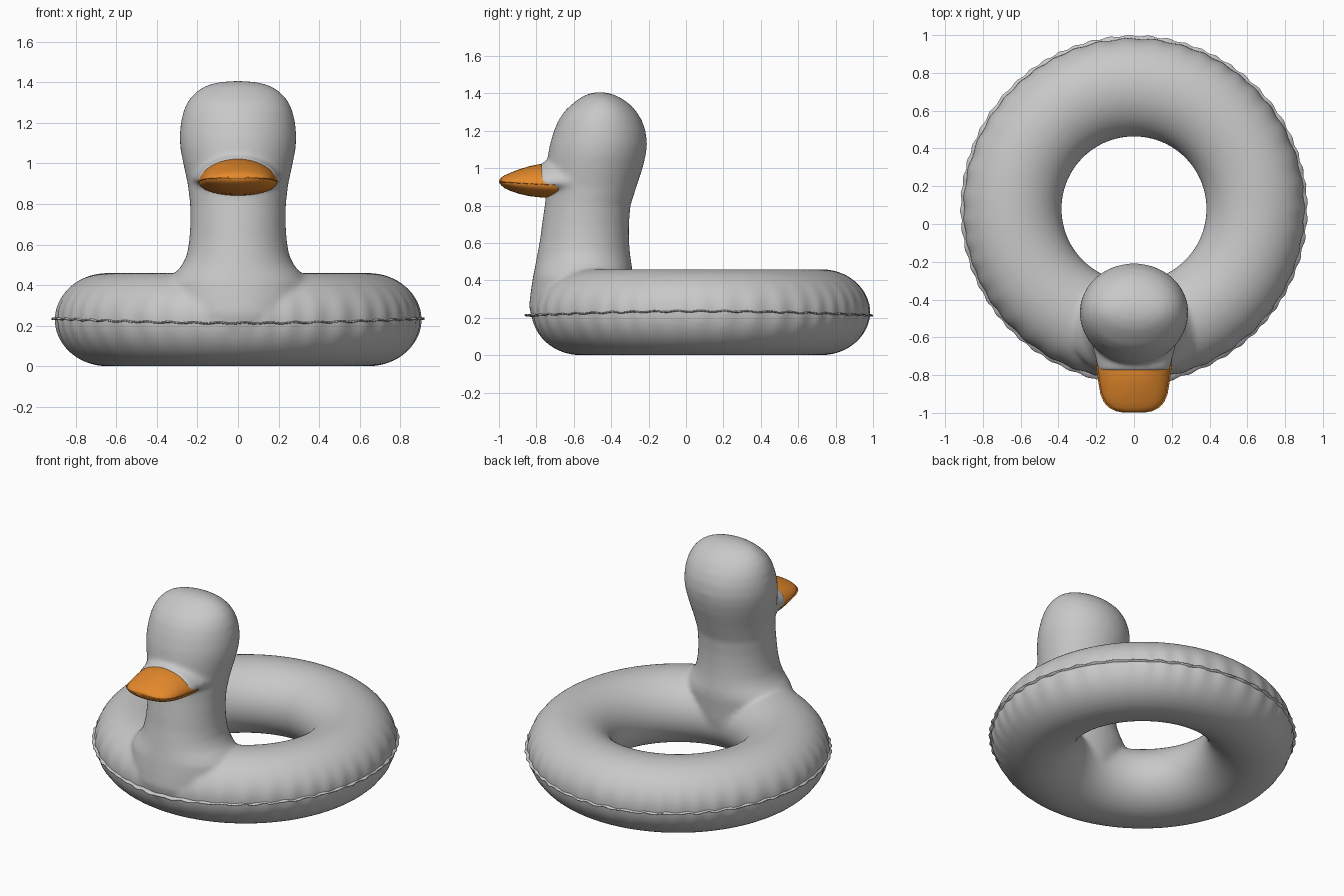
import bpy, bmesh, math
from math import sin, cos, pi, tau, exp

if "Cube" in bpy.data.objects:
    bpy.data.objects.remove(bpy.data.objects["Cube"])


def material(name, col):
    m = bpy.data.materials.new(name)
    m.diffuse_color = (*col, 1)
    m.use_nodes = True
    m.node_tree.nodes["Principled BSDF"].inputs["Base Color"].default_value = m.diffuse_color
    return m


GREY = material("grey vinyl", (0.58, 0.58, 0.58))
ORANGE = material("orange vinyl", (0.78, 0.25, 0.025))


def skin(bm, rings, loop=False):
    """Bridge rings of points; cap the ends, or join last to first."""
    vs = [[bm.verts.new(p) for p in r] for r in rings]
    n = len(vs[0])
    pairs = list(zip(vs, vs[1:])) + ([(vs[-1], vs[0])] if loop else [])
    for a, b in pairs:
        for i in range(n):
            j = (i + 1) % n
            bm.faces.new((a[i], a[j], b[j], b[i]))
    if not loop:
        bm.faces.new(vs[0][::-1])
        bm.faces.new(vs[-1])


def finish(bm, name, mat):
    bmesh.ops.recalc_face_normals(bm, faces=bm.faces)
    me = bpy.data.meshes.new(name)
    bm.to_mesh(me)
    bm.free()
    me.materials.append(mat)
    me.shade_smooth()
    ob = bpy.data.objects.new(name, me)
    bpy.context.collection.objects.link(ob)
    return ob


def lens(y, w, zm, up, down, n=48):
    """Bill-shaped cross-section in a plane of constant y."""
    pts = []
    for i in range(n):
        a = tau * i / n
        s = sin(a)
        h = up * abs(s) ** 1.15 if s > 0 else -down * abs(s)
        pts.append((w * cos(a), y, zm + h))
    return pts


CY = 0.08  # ring centre
body = bmesh.new()

# Swim ring with small puckers near the seam
rings = []
for i in range(240):
    a = tau * i / 240
    ring = []
    for j in range(48):
        t = tau * j / 48
        near = exp(-(sin(t) / 0.55) ** 2) if cos(t) > 0 else 0
        puck = 0.005 * near * sin(44 * a + 1.5 * sin(5 * a))
        r = 0.643 + (0.26 + puck) * cos(t)
        ring.append((r * sin(a), CY - r * cos(a), 0.23 + 0.23 * sin(t)))
    rings.append(ring)
skin(body, rings, True)

# Neck and head: z, half width, front y, back y
NECK = [(0.10, .26, -.74, -.36), (0.18, .30, -.82, -.31), (0.26, .32, -.84, -.295),
        (0.34, .34, -.83, -.29), (0.42, .34, -.818, -.285), (0.46, .31, -.81, -.287),
        (0.50, .275, -.802, -.293), (0.55, .252, -.793, -.30), (0.62, .240, -.78, -.305),
        (0.70, .235, -.77, -.305), (0.80, .236, -.755, -.297), (0.90, .248, -.745, -.265),
        (1.00, .270, -.745, -.232), (1.07, .284, -.738, -.215), (1.13, .288, -.727, -.208),
        (1.20, .282, -.706, -.216), (1.26, .268, -.68, -.238), (1.31, .245, -.645, -.270),
        (1.35, .210, -.60, -.310), (1.38, .165, -.56, -.355), (1.398, .11, -.52, -.40),
        (1.406, .04, -.48, -.44)]
rings = []
for z, w, yf, yb in NECK:
    yc, d = (yf + yb) / 2, (yb - yf) / 2
    rings.append([(w * cos(tau * k / 64), yc + d * sin(tau * k / 64), z) for k in range(64)])
skin(body, rings)

# Snout that carries the bill
skin(body, [lens(*s) for s in [(-.50, .25, .93, .16, .06), (-.60, .235, .925, .145, .055),
                               (-.70, .208, .92, .125, .05), (-.75, .197, .918, .117, .045),
                               (-.782, .190, .917, .111, .04)]])

ob = finish(body, "ring_body", GREY)
m = ob.modifiers.new("merge", 'REMESH')
m.mode = 'VOXEL'
m.voxel_size = 0.014
m.use_smooth_shade = True
m = ob.modifiers.new("soften", 'SMOOTH')
m.factor = 0.5
m.iterations = 10

# Wavy welded seam around the ring
bm = bmesh.new()
rings = []
for i in range(360):
    a = tau * i / 360
    f = math.atan2(sin(a), cos(a))
    bump = 0.022 * exp(-(f / 0.24) ** 2)
    r = 0.917 + bump + 0.004 * sin(60 * a + sin(7 * a))
    z = 0.224 - 0.011 * cos(2 * a) + 0.003 * sin(45 * a)
    rings.append([(q * sin(a), CY - q * cos(a), z + h) for q, h in
                  ((0.86, -.008), (r, -.003), (r, .003), (0.86, .008))])
skin(bm, rings, True)
finish(bm, "ring_seam", GREY)

# Bill: y, half width, seam height, rise, drop
BILL = [(-.64, .185, .91, .10, .07), (-.70, .195, .911, .108, .071), (-.74, .194, .912, .109, .071),
        (-.78, .189, .914, .108, .070), (-.84, .181, .917, .093, .066), (-.90, .170, .921, .070, .056),
        (-.94, .153, .924, .051, .045), (-.97, .126, .926, .036, .033), (-.988, .09, .928, .022, .02),
        (-.996, .045, .929, .010, .010)]
bm = bmesh.new()
skin(bm, [lens(*s) for s in BILL])
finish(bm, "bill", ORANGE)

# Thin seam lip round the bill
bm = bmesh.new()
skin(bm, [lens(y - 0.003, w + 0.007, zm, .005, .005) for y, w, zm, u, d in BILL])
finish(bm, "bill_seam", ORANGE)
